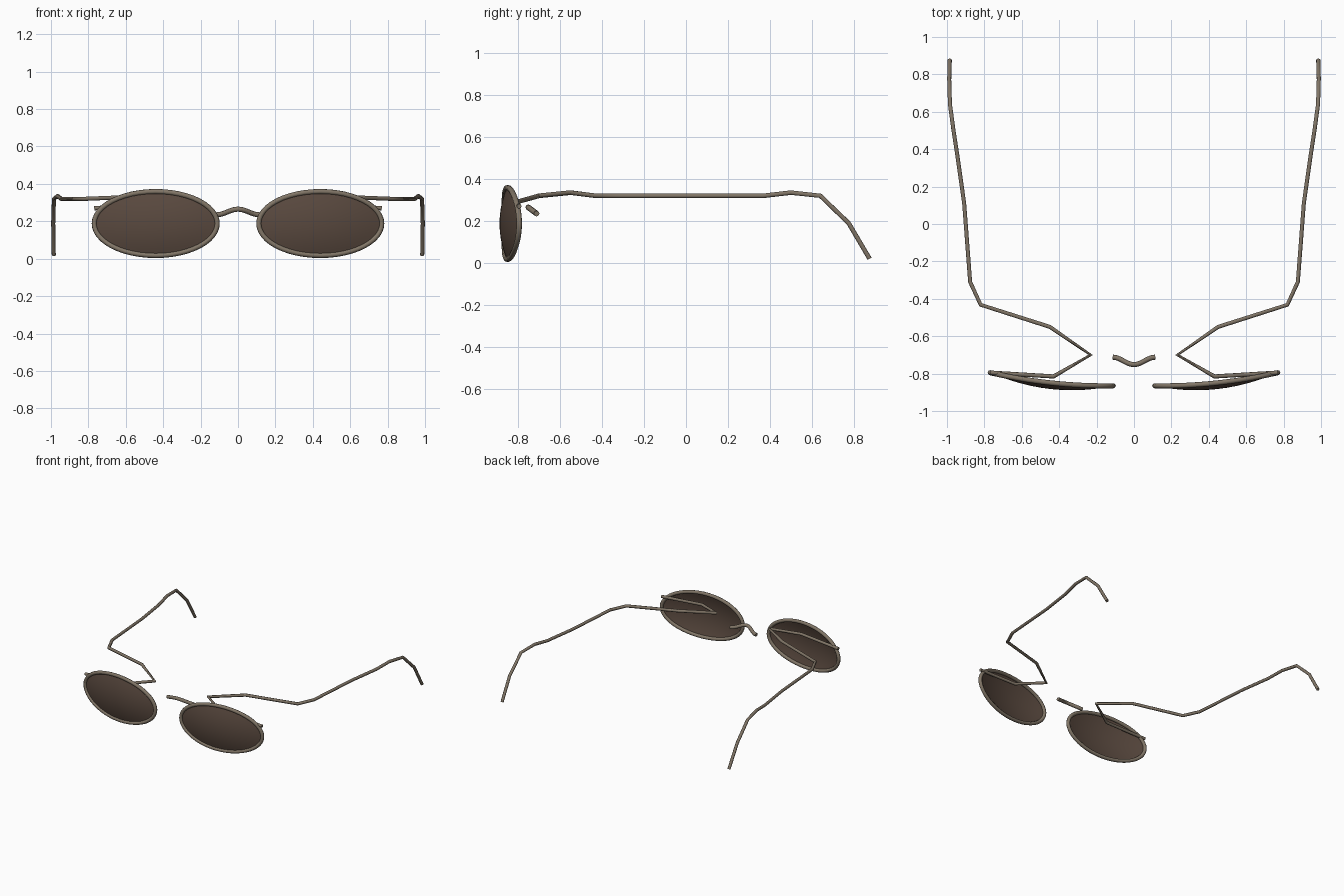
import bpy, bmesh, math

cube = bpy.data.objects.get("Cube")
if cube:
    bpy.data.objects.remove(cube, do_unlink=True)


def material(name, rgb):
    m = bpy.data.materials.new(name)
    m.use_nodes = True
    m.diffuse_color = (*rgb, 1)
    m.node_tree.nodes["Principled BSDF"].inputs["Base Color"].default_value = (*rgb, 1)
    return m


METAL = material("tan metal", (0.22, 0.18, 0.135))
GLASS = material("brown glass", (0.10, 0.066, 0.049))

CX, CZ, RX, RZ = 0.44, 0.188, 0.329, 0.171


def add_mesh(name, mesh, mat):
    ob = bpy.data.objects.new(name, mesh)
    bpy.context.collection.objects.link(ob)
    mesh.materials.clear()
    mesh.materials.append(mat)
    bpy.ops.object.select_all(action="DESELECT")
    ob.select_set(True)
    bpy.context.view_layer.objects.active = ob
    bpy.ops.object.shade_smooth_by_angle(angle=math.radians(50))
    return ob


def tube(name, points, radius, cyclic=False):
    """Round wire swept along a list of points, turned into a mesh."""
    cu = bpy.data.curves.new(name, "CURVE")
    cu.dimensions = "3D"
    cu.bevel_depth = radius
    cu.bevel_resolution = 2
    cu.use_fill_caps = True
    sp = cu.splines.new("POLY")
    sp.points.add(len(points) - 1)
    for p, co in zip(sp.points, points):
        p.co = (*co, 1)
    sp.use_cyclic_u = cyclic
    tmp = bpy.data.objects.new(name, cu)
    bpy.context.collection.objects.link(tmp)
    deps = bpy.context.evaluated_depsgraph_get()
    mesh = bpy.data.meshes.new_from_object(tmp.evaluated_get(deps))
    bpy.data.objects.remove(tmp)
    bpy.data.curves.remove(cu)
    return add_mesh(name, mesh, METAL)


def lens_point(side, r, a):
    """Point on the wrapped, forward-bulging lens; r = 1 is the rim."""
    u = r * math.cos(a)
    y = -0.85 + 0.035 * u + 0.02 * u * u - 0.033 * (1 - r * r)
    return (side * (CX + RX * u), y, CZ + RZ * r * math.sin(a))


def lens(name, side, rings=6, segs=48):
    bm = bmesh.new()
    centre = bm.verts.new(lens_point(side, 0, 0))
    loops = [[bm.verts.new(lens_point(side, k / rings, math.tau * i / segs))
              for i in range(segs)] for k in range(1, rings + 1)]
    for i in range(segs):
        j = (i + 1) % segs
        bm.faces.new((centre, loops[0][i], loops[0][j]))
        for a, b in zip(loops, loops[1:]):
            bm.faces.new((a[i], b[i], b[j], a[j]))
    bmesh.ops.recalc_face_normals(bm, faces=bm.faces)
    if sum(f.normal.y for f in bm.faces) > 0:
        bmesh.ops.reverse_faces(bm, faces=bm.faces)
    mesh = bpy.data.meshes.new(name)
    bm.to_mesh(mesh)
    bm.free()
    add_mesh(name, mesh, GLASS)


# Temple wire: hinge, folded front, long arm, ear hook
TEMPLE = [(0.768, -0.795, 0.27), (0.43, -0.815, 0.288), (0.232, -0.70, 0.32),
          (0.45, -0.55, 0.335), (0.82, -0.432, 0.32), (0.876, -0.31, 0.32),
          (0.908, 0.11, 0.32), (0.945, 0.37, 0.32), (0.965, 0.50, 0.335),
          (0.984, 0.64, 0.32), (0.988, 0.775, 0.19), (0.985, 0.875, 0.02)]

for label, side in (("left", 1), ("right", -1)):
    lens(label + "_lens", side)
    tube(label + "_rim", [lens_point(side, 1, math.tau * i / 48) for i in range(48)],
         0.0135, cyclic=True)
    tube(label + "_temple", [(side * x, y, z) for x, y, z in TEMPLE], 0.0115)

# Nose bridge: a small raised arch
arch = []
for i in range(13):
    t = i / 6 - 1
    h = 0.5 + 0.5 * math.cos(math.pi * t)
    arch.append((0.113 * t, -0.712 - 0.04 * h, 0.235 + 0.03 * h))
tube("nose_bridge", arch, 0.0135)
